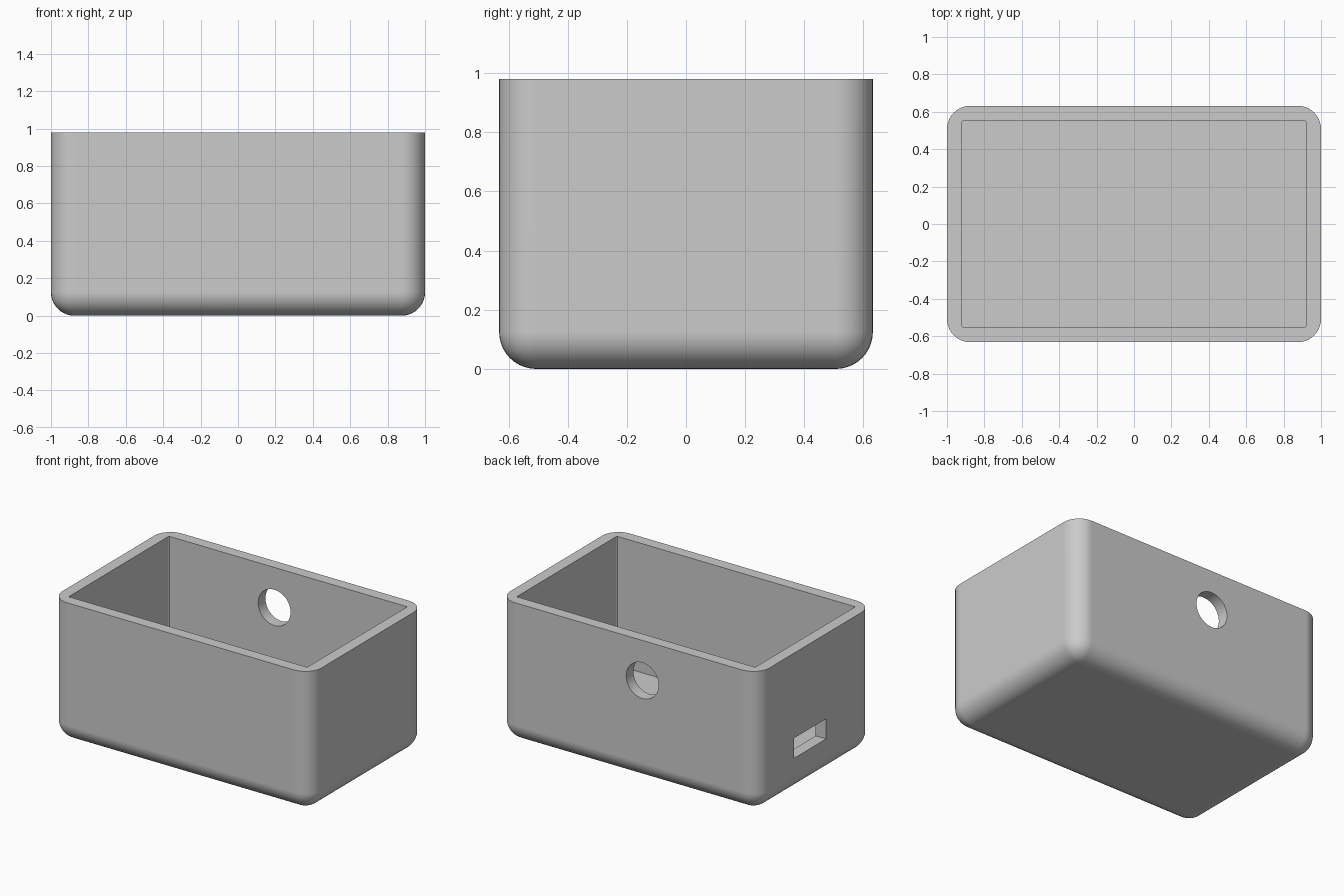
import bpy, bmesh, math
from mathutils import Matrix, Vector

default = bpy.data.objects.get("Cube")
if default:
    bpy.data.objects.remove(default, do_unlink=True)

# Overall sizes
HALF_X, HALF_Y, HEIGHT = 1.0, 0.632, 0.98
WALL, ROUND = 0.08, 0.125

grey = bpy.data.materials.new("plain grey")
grey.use_nodes = True
colour = (0.6, 0.6, 0.6, 1)
grey.diffuse_color = colour
grey.node_tree.nodes["Principled BSDF"].inputs["Base Color"].default_value = colour


def add_object(name, bm):
    bmesh.ops.recalc_face_normals(bm, faces=bm.faces)
    mesh = bpy.data.meshes.new(name)
    bm.to_mesh(mesh)
    bm.free()
    mesh.materials.append(grey)
    obj = bpy.data.objects.new(name, mesh)
    bpy.context.collection.objects.link(obj)
    return obj


def add_box(name, low, high, radius=0, segments=1, pick=None):
    """Box between two corners, with the picked edges rounded."""
    low, high = Vector(low), Vector(high)
    bm = bmesh.new()
    bmesh.ops.create_cube(bm, size=1)
    bmesh.ops.scale(bm, vec=high - low, verts=bm.verts)
    bmesh.ops.translate(bm, vec=(low + high) / 2, verts=bm.verts)
    if pick:
        bmesh.ops.bevel(bm, geom=[e for e in bm.edges if pick(e)], offset=radius,
                        segments=segments, profile=0.5, affect='EDGES')
    return add_object(name, bm)


def is_vertical(edge):
    a, b = edge.verts
    return abs(a.co.z - b.co.z) > 0.1


def below_rim(edge):
    return any(v.co.z < 0.1 for v in edge.verts)


# Tub: rounded at the bottom and the upright corners, flat at the rim
tub = add_box("open_case", (-HALF_X, -HALF_Y, 0), (HALF_X, HALF_Y, HEIGHT),
              ROUND, 10, below_rim)

# Cavity
inner_x, inner_y = HALF_X - WALL, HALF_Y - WALL
cavity = add_box("cavity_cutter", (-inner_x, -inner_y, WALL),
                 (inner_x, inner_y, HEIGHT + 0.2), 0.008, 3, is_vertical)

# Cable slot through the right wall
slot = add_box("slot_cutter", (-HALF_X - 0.1, -0.115, 0.247),
               (-HALF_X + WALL + 0.05, 0.241, 0.387))

# Round hole through the back wall
bm = bmesh.new()
bmesh.ops.create_cone(bm, cap_ends=True, segments=48, radius1=0.125, radius2=0.125,
                      depth=0.3,
                      matrix=Matrix.Translation((-0.106, HALF_Y - WALL / 2, 0.70))
                      @ Matrix.Rotation(math.pi / 2, 4, 'X'))
hole = add_object("hole_cutter", bm)

# Cut the openings
bpy.ops.object.select_all(action='DESELECT')
bpy.context.view_layer.objects.active = tub
tub.select_set(True)
for cutter in (cavity, slot, hole):
    mod = tub.modifiers.new(cutter.name, 'BOOLEAN')
    mod.operation, mod.solver, mod.object = 'DIFFERENCE', 'EXACT', cutter
    bpy.ops.object.modifier_apply(modifier=mod.name)
    bpy.data.objects.remove(cutter, do_unlink=True)

# Smooth curves, crisp edges
bpy.ops.object.shade_smooth_by_angle(angle=math.radians(30))
normals = tub.modifiers.new("flat_walls", 'WEIGHTED_NORMAL')
normals.keep_sharp = True
